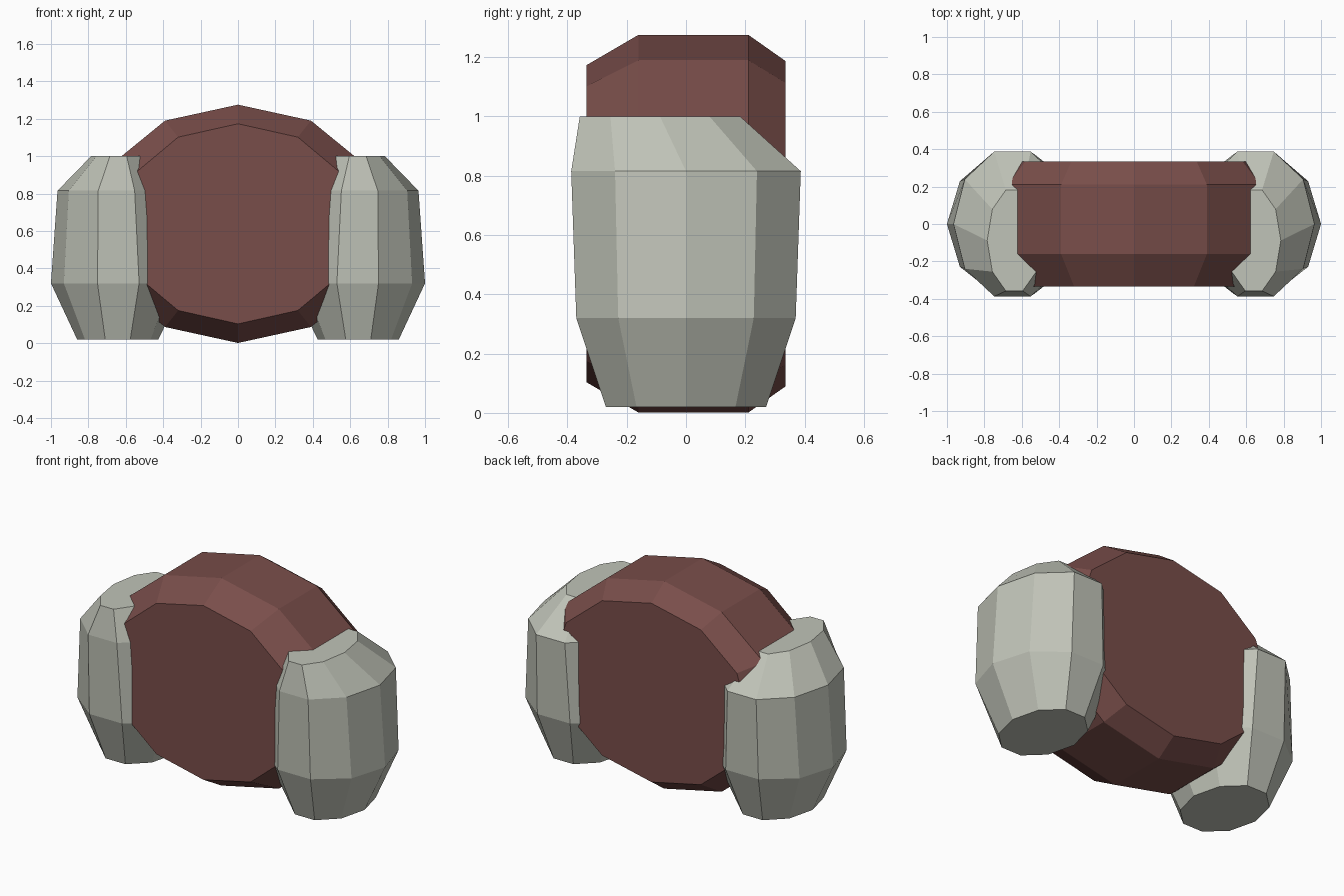
import bpy, bmesh
from math import sin, cos, tau
from mathutils import Vector

if "Cube" in bpy.data.objects:
    bpy.data.objects.remove(bpy.data.objects["Cube"])


def loft(name, rings, color):
    """Skin consecutive rings of points into a closed, flat-shaded solid."""
    bm = bmesh.new()
    loops = [[bm.verts.new(p) for p in ring] for ring in rings]
    n = len(loops[0])
    for a, b in zip(loops, loops[1:]):
        for i in range(n):
            j = (i + 1) % n
            bm.faces.new((a[i], a[j], b[j], b[i]))
    bm.faces.new(loops[0])
    bm.faces.new(loops[-1])
    bmesh.ops.recalc_face_normals(bm, faces=bm.faces)
    mesh = bpy.data.meshes.new(name)
    bm.to_mesh(mesh)
    bm.free()
    mat = bpy.data.materials.new(name + "_color")
    mat.diffuse_color = color
    mat.use_nodes = True
    mat.node_tree.nodes["Principled BSDF"].inputs["Base Color"].default_value = mat.diffuse_color
    mesh.materials.append(mat)
    obj = bpy.data.objects.new(name, mesh)
    bpy.context.collection.objects.link(obj)
    return obj


def ellipse(n, ra, rb):
    return [(ra * cos(tau * i / n), rb * sin(tau * i / n)) for i in range(n)]


# Central twelve-sided drum along y: (y, x radius, z radius)
drum_rings = [(-0.335, 0.64, 0.535), (-0.16, 0.78, 0.637),
              (0.21, 0.78, 0.637), (0.335, 0.67, 0.549)]
loft("central_drum",
     [[Vector((a, y, 0.638 + b)) for a, b in ellipse(12, rx, rz)]
      for y, rx, rz in drum_rings],
     (0.19, 0.075, 0.068, 1))

# Ten-sided side pods: (z, centre x, centre y, x radius, y radius)
pod_rings = [(0.02, 0.643, 0, 0.217, 0.284), (0.32, 0.64, 0, 0.36, 0.389),
             (0.815, 0.65, 0, 0.315, 0.407), (1.0, 0.64, -0.088, 0.145, 0.284)]
for side, s in (("left", -1), ("right", 1)):
    loft(side + "_pod",
         [[Vector((s * (cx + a), cy + b, z)) for a, b in ellipse(10, rx, ry)]
          for z, cx, cy, rx, ry in pod_rings],
         (0.53, 0.55, 0.48, 1))
